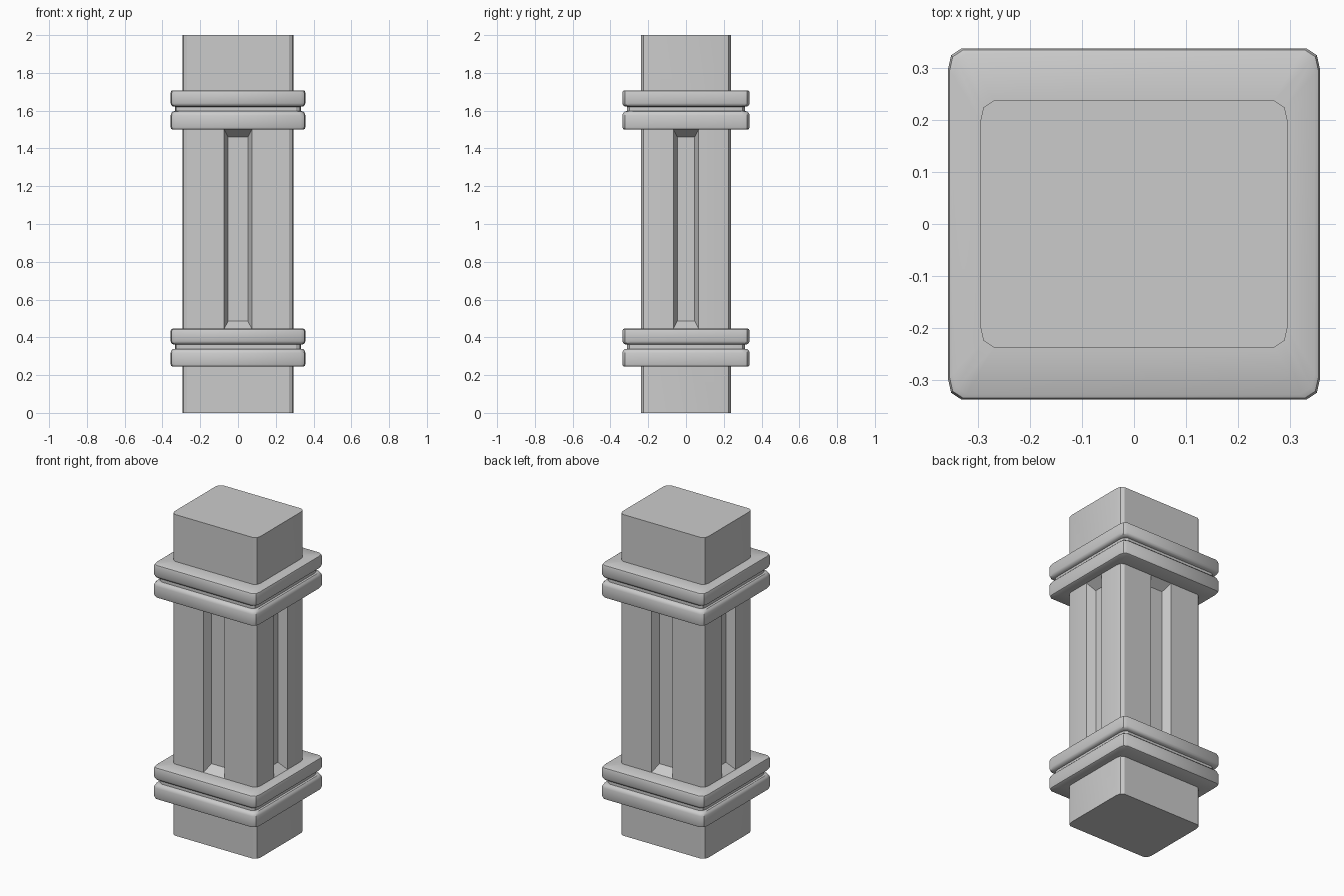
import bpy, bmesh, math
from mathutils import Matrix

if "Cube" in bpy.data.objects:
    bpy.data.objects.remove(bpy.data.objects["Cube"])


def section(hx, hy):
    """Rectangle outline with two-segment softened corners, counter-clockwise."""
    q = [(hx, hy - 0.04), (hx - 0.006, hy - 0.013), (hx - 0.026, hy)]
    return (q + [(-x, y) for x, y in reversed(q)] + [(-x, -y) for x, y in q]
            + [(x, -y) for x, y in reversed(q)])


def make_object(name, bm):
    bmesh.ops.recalc_face_normals(bm, faces=bm.faces)
    mesh = bpy.data.meshes.new(name)
    bm.to_mesh(mesh)
    bm.free()
    obj = bpy.data.objects.new(name, mesh)
    bpy.context.collection.objects.link(obj)
    return obj


def loft(name, levels, closed=False):
    """Skin a stack of (half x, half y, z) sections; closed joins last to first."""
    bm = bmesh.new()
    rings = [[bm.verts.new((x, y, z)) for x, y in section(hx, hy)] for hx, hy, z in levels]
    pairs = list(zip(rings, rings[1:]))
    if closed:
        pairs.append((rings[-1], rings[0]))
    else:
        bm.faces.new(rings[0])
        bm.faces.new(rings[-1])
    for a, b in pairs:
        for i in range(len(a)):
            j = (i + 1) % len(a)
            bm.faces.new((a[i], a[j], b[j], b[i]))
    return make_object(name, bm)


def smooth(obj):
    bpy.ops.object.select_all(action='DESELECT')
    obj.select_set(True)
    bpy.context.view_layer.objects.active = obj
    bpy.ops.object.shade_smooth_by_angle(angle=math.radians(32))


SX, SY = 0.295, 0.237

# Shaft
shaft = loft("shaft", [(SX, SY, 0), (SX, SY, 2)])


# Tapered cutters for the four long recesses
def recess(face_dist, half_w, angle):
    depth, taper, z0, z1, ztaper = 0.052, 0.021, 0.446, 1.5, 0.04
    bm = bmesh.new()
    rings = []
    for t in (1, -0.4):  # floor, then beyond the face
        w = half_w - taper * t
        y = -face_dist + depth * t
        a, b = z0 + ztaper * t, z1 - ztaper * t
        rings.append([bm.verts.new(p) for p in ((-w, y, a), (w, y, a), (w, y, b), (-w, y, b))])
        bm.faces.new(rings[-1])
    for i in range(4):
        j = (i + 1) % 4
        bm.faces.new((rings[0][i], rings[0][j], rings[1][j], rings[1][i]))
    bm.transform(Matrix.Rotation(angle, 4, 'Z'))
    cutter = make_object("recess_cutter", bm)
    cutter.hide_render = True
    return cutter


for k in range(4):
    cutter = recess((SY, SX)[k % 2], (0.073, 0.067)[k % 2], k * math.pi / 2)
    mod = shaft.modifiers.new("recess", 'BOOLEAN')
    mod.object = cutter
    mod.operation = 'DIFFERENCE'
    mod.solver = 'EXACT'
    bpy.context.view_layer.objects.active = shaft
    bpy.ops.object.modifier_apply(modifier=mod.name)
    bpy.data.objects.remove(cutter)
smooth(shaft)

# Double-ribbed bands: (inset from outer face, fraction of band height)
BX, BY = 0.357, 0.337
PROFILE = [(0.010, 0), (0.003, 0.02), (0, 0.07), (0, 0.36), (0.004, 0.42), (0.012, 0.46),
           (0.024, 0.47), (0.024, 0.58), (0.012, 0.59), (0.004, 0.62), (0, 0.67),
           (0, 0.93), (0.003, 0.98), (0.010, 1)]
for name, z0, z1 in (("lower_band", 0.245, 0.446), ("upper_band", 1.5, 1.708)):
    levels = [(BX - d, BY - d, z0 + f * (z1 - z0)) for d, f in PROFILE]
    levels = [(SX - 0.001, SY - 0.001, z0)] + levels + [(SX - 0.001, SY - 0.001, z1)]
    smooth(loft(name, levels, closed=True))
